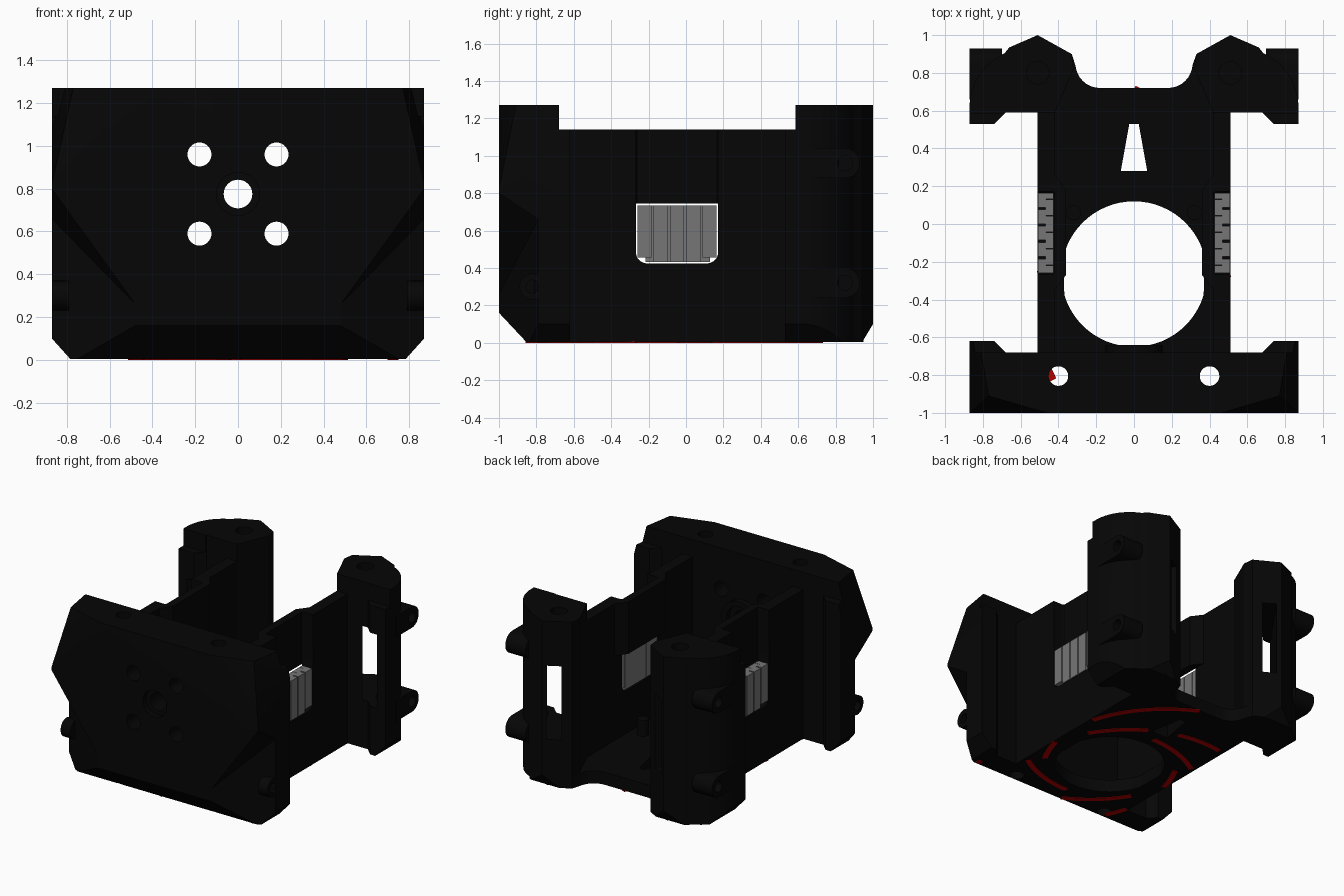
import bpy, bmesh, math
from mathutils import Vector, Matrix

if "Cube" in bpy.data.objects:
    bpy.data.objects.remove(bpy.data.objects["Cube"])


def material(name, r, g, b):
    m = bpy.data.materials.new(name)
    m.diffuse_color = (r, g, b, 1)
    m.use_nodes = True
    m.node_tree.nodes["Principled BSDF"].inputs["Base Color"].default_value = m.diffuse_color
    return m


BLACK = material("matte_black", 0.0018, 0.0018, 0.0018)
GREY = material("vent_grey", 0.18, 0.18, 0.18)
RED = material("accent_red", 0.45, 0.0, 0.0)
BASE, TOP, WALL_TOP = 0.004, 1.27, 1.14


def finish(name, bm, mat):
    bmesh.ops.recalc_face_normals(bm, faces=bm.faces)
    me = bpy.data.meshes.new(name)
    bm.to_mesh(me)
    bm.free()
    ob = bpy.data.objects.new(name, me)
    me.materials.append(mat)
    bpy.context.collection.objects.link(ob)
    return ob


def prism(name, pts, lo, hi, axis="z", mat=BLACK):
    """Extrude a 2D outline along an axis."""
    place = {"z": lambda a, b, h: (a, b, h), "x": lambda a, b, h: (h, a, b),
             "y": lambda a, b, h: (a, h, b)}[axis]
    bm = bmesh.new()
    face = bm.faces.new([bm.verts.new(place(a, b, lo)) for a, b in pts])
    new = bmesh.ops.extrude_face_region(bm, geom=[face])["geom"]
    move = Vector(place(0, 0, hi - lo))
    bmesh.ops.translate(bm, vec=move, verts=[v for v in new if isinstance(v, bmesh.types.BMVert)])
    return finish(name, bm, mat)


def box(name, x0, x1, y0, y1, z0, z1, mat=BLACK):
    x0, x1 = sorted((x0, x1))
    return prism(name, [(x0, y0), (x1, y0), (x1, y1), (x0, y1)], z0, z1, "z", mat)


def circle(cx, cy, r, n=32):
    return [(cx + r * math.cos(2 * math.pi * i / n), cy + r * math.sin(2 * math.pi * i / n)) for i in range(n)]


def arc(cx, cy, r, a0, a1, n=8):
    return [(cx + r * math.cos(math.radians(a0 + (a1 - a0) * i / n)),
             cy + r * math.sin(math.radians(a0 + (a1 - a0) * i / n))) for i in range(n + 1)]


def combine(ob, other, op="DIFFERENCE"):
    mod = ob.modifiers.new("bool", "BOOLEAN")
    mod.operation, mod.object, mod.solver = op, other, "EXACT"
    bpy.context.view_layer.objects.active = ob
    bpy.ops.object.modifier_apply(modifier=mod.name)
    bpy.data.objects.remove(other)


def slice_off(ob, p, q, r, keep=(0, 0, 0.6)):
    """Trim along the plane through three points, keeping one side."""
    p, q, r = Vector(p), Vector(q), Vector(r)
    n = (q - p).cross(r - p).normalized()
    if n.dot(Vector(keep) - p) > 0:
        n = -n
    bm = bmesh.new()
    bm.from_mesh(ob.data)
    bmesh.ops.bisect_plane(bm, geom=bm.verts[:] + bm.edges[:] + bm.faces[:], dist=1e-5,
                           plane_co=p, plane_no=n, clear_outer=True)
    bmesh.ops.holes_fill(bm, edges=[e for e in bm.edges if e.is_boundary], sides=0)
    bmesh.ops.recalc_face_normals(bm, faces=bm.faces)
    bm.to_mesh(ob.data)
    bm.free()


# Front plate: faceted upper body joined to a narrower lower body
half = [(0.87, -1), (0.87, -0.62), (0.74, -0.62), (0.68, -0.68)]
outline = half + [(-x, y) for x, y in reversed(half)]
plate = prism("front_plate", outline, BASE, TOP)
lower = prism("lower_plate", outline, BASE, 0.66)
for s in (1, -1):
    slice_off(plate, (.46 * s, -1, TOP), (.77 * s, -.91, TOP), (.87 * s, -1, .82), (0, -.8, .6))
    slice_off(plate, (.77 * s, -.91, TOP), (.87 * s, -1, .82), (.87 * s, -.62, 1.07), (0, -.8, .6))
    slice_off(plate, (.87 * s, -1, .8), (.48 * s, -1, .26), (.87 * s, -.79, .66), (0, -.8, .7))
    slice_off(lower, (.87 * s, -.79, 0), (.48 * s, -1, 0), (.48 * s, -1, 1), (0, -.8, .3))
combine(plate, lower, "UNION")
for s in (1, -1):
    slice_off(plate, (.87 * s, -1, .1), (.87 * s, 0, .1), (.78 * s, 0, 0), (0, -.8, .6))
slice_off(plate, (0, -1, .16), (1, -1, .16), (0, -.85, 0), (0, -.8, .6))
combine(plate, box("step", -1, 1, -0.68, -0.5, WALL_TOP, 1.4))
for x, z, r in [(0, .775, .067), (.18, .59, .056), (-.18, .59, .056), (.18, .96, .056), (-.18, .96, .056)]:
    combine(plate, prism("bore", circle(x, z, r), -1.2, -0.5, "y"))
combine(plate, prism("counterbore", circle(0, .775, .1), -1.2, -.96, "y"))
for s in (1, -1):
    combine(plate, prism("bolt_bore", circle(.4 * s, -.805, .052), -.1, 1.4))

# Raised ring behind the centre bore
ring = prism("rear_ring", circle(0, .775, .15), -0.69, -0.64, "y")
combine(ring, prism("bore", circle(0, .775, .11), -0.8, -0.5, "y"))

# Floor with large round opening and a plain vent slot
right = [(.51, -.69), (.51, .95), (.33, .9), (.31, .84)] + arc(.18, .85, .13, 0, -90, 8)[1:]
floor = prism("floor", right + [(-x, y) for x, y in reversed(right)], BASE, 0.1)
hole = [(max(-.37, min(.37, x)), y) for x, y in circle(0, -.265, .385, 64)]
combine(floor, prism("opening", hole, -.1, .3))
combine(floor, prism("slot", [(-.07, .28), (.07, .28), (.025, .53), (-.025, .53)], -.1, .3))

for s, side in ((1, "right"), (-1, "left")):
    # Side wall with a recessed window
    wall = box(side + "_wall", .42 * s, .51 * s, -.69, .62, BASE, WALL_TOP)
    win = [(.172, 1.3), (-.268, 1.3)] + arc(-.208, .484, .06, 180, 270, 5) + arc(.112, .484, .06, 270, 360, 5)
    combine(wall, prism("window", win, .3 * s, .6 * s, "x"))
    jog = [(.36, -.27), (.42, -.35), (.44, -.27), (.42, -.262), (.42, .166), (.44, .175), (.42, .26), (.36, .18)]
    prism(side + "_recess_wall", [(x * s, y) for x, y in jog], .745, WALL_TOP)

    # Staggered vent slats, trimmed at the rounded lower corners
    for i in range(5):
        y = -.26 + i * .087
        box(side + "_outer_slat", .465 * s, .508 * s, y, min(y + .076, .164), .455 if i in (0, 4) else .432, .735, GREY)
        y0 = max(-.26, y - .043)
        box(side + "_inner_slat", .425 * s, .468 * s, y0, min(y + .041, .164), .455 if i == 0 else .432, .735, GREY)
    box(side + "_inner_slat", .425 * s, .468 * s, .132, .164, .455, .735, GREY)

    # Rear column with rounded outer corner, diagonal slot and screw bore
    shape = [(.42, .59), (.68, .59), (.74, .53), (.87, .53), (.87, .64)]
    shape += arc(.56, .62, .31, 10, 66, 10) + [(.66, .935), (.51, 1), (.33, .9), (.32, .82)]
    col = prism(side + "_column", [(x * s, y) for x, y in shape], BASE, TOP)
    slice_off(col, (.87 * s, 0, .1), (.87 * s, 1, .1), (.78 * s, 0, 0), (.5 * s, .8, .6))
    slice_off(col, (0, 1, .1), (1, 1, .1), (0, .94, 0), (.5 * s, .8, .6))
    combine(col, box("step", .4 * s, 1 * s, .4, .585, WALL_TOP, 1.4))
    slot = box("slot", -.05, .05, -.6, .6, .37, .93)
    slot.data.transform(Matrix.Translation((.57 * s, .77, 0)) @ Matrix.Rotation(s * math.radians(35), 4, "Z"))
    combine(col, slot)
    combine(col, prism("bore", circle(.51 * s, .8, .06), 1.1, 1.4))

    # Screw bosses: round-nosed on the column, small round ones on the plate ends
    for z in (.32, .96):
        nose = [(.66, z + .08), (.66, z - .08)] + arc(.85, z, .08, -90, 90, 12)
        boss = prism(side + "_column_boss", nose, .7 * s, .87 * s, "x")
        combine(boss, prism("bore", circle(.85, z, .04), .8 * s, .95 * s, "x"))
    boss = prism(side + "_plate_boss", circle(-.82, .3, .07), .79 * s, .87 * s, "x")
    combine(boss, prism("bore", circle(-.82, .3, .035), .83 * s, .95 * s, "x"))

    # Small floor post
    prism(side + "_post", circle(.32 * s, .06, .04, 20), .05, .22)


# Swirling accent stripes under the base
def on_base(x, y):
    x = abs(x)
    if y < -.84 or y > .93 or x > .77:
        return False
    if x < .1 and .26 < y < .55:
        return False
    if y < -.68:
        return x < .6 or y > -.78 - (.87 - x) * .5
    if y > .72:
        return .36 < x < .66 and y < .88
    return x < .495 or (y > .61 and x < .77)


bm = bmesh.new()
for k in range(6):
    start = math.radians(-29 + 60 * k)
    pts = []
    for i in range(61):
        t = i / 60 * 1.15
        a, r = start + t * math.radians(115), .465 + .48 * t * t
        pts.append(Vector((r * math.cos(a), -.265 + r * math.sin(a), 0)))
    for a, b in zip(pts, pts[1:]):
        d = (b - a).normalized()
        w = Vector((-d.y, d.x, 0)) * .02
        if all(on_base(v.x, v.y) for v in (a, b)):
            bm.faces.new([bm.verts.new(v) for v in (a - w, b - w, b + w, a + w)])
bmesh.ops.remove_doubles(bm, verts=bm.verts, dist=.003)
new = bmesh.ops.extrude_face_region(bm, geom=bm.faces[:])["geom"]
bmesh.ops.translate(bm, vec=(0, 0, .007), verts=[v for v in new if isinstance(v, bmesh.types.BMVert)])
finish("base_stripes", bm, RED)

# Smooth the round parts, keep the facets crisp
for ob in bpy.context.scene.objects:
    ob.select_set(True)
    bpy.context.view_layer.objects.active = ob
bpy.ops.object.shade_smooth_by_angle(angle=math.radians(25))
